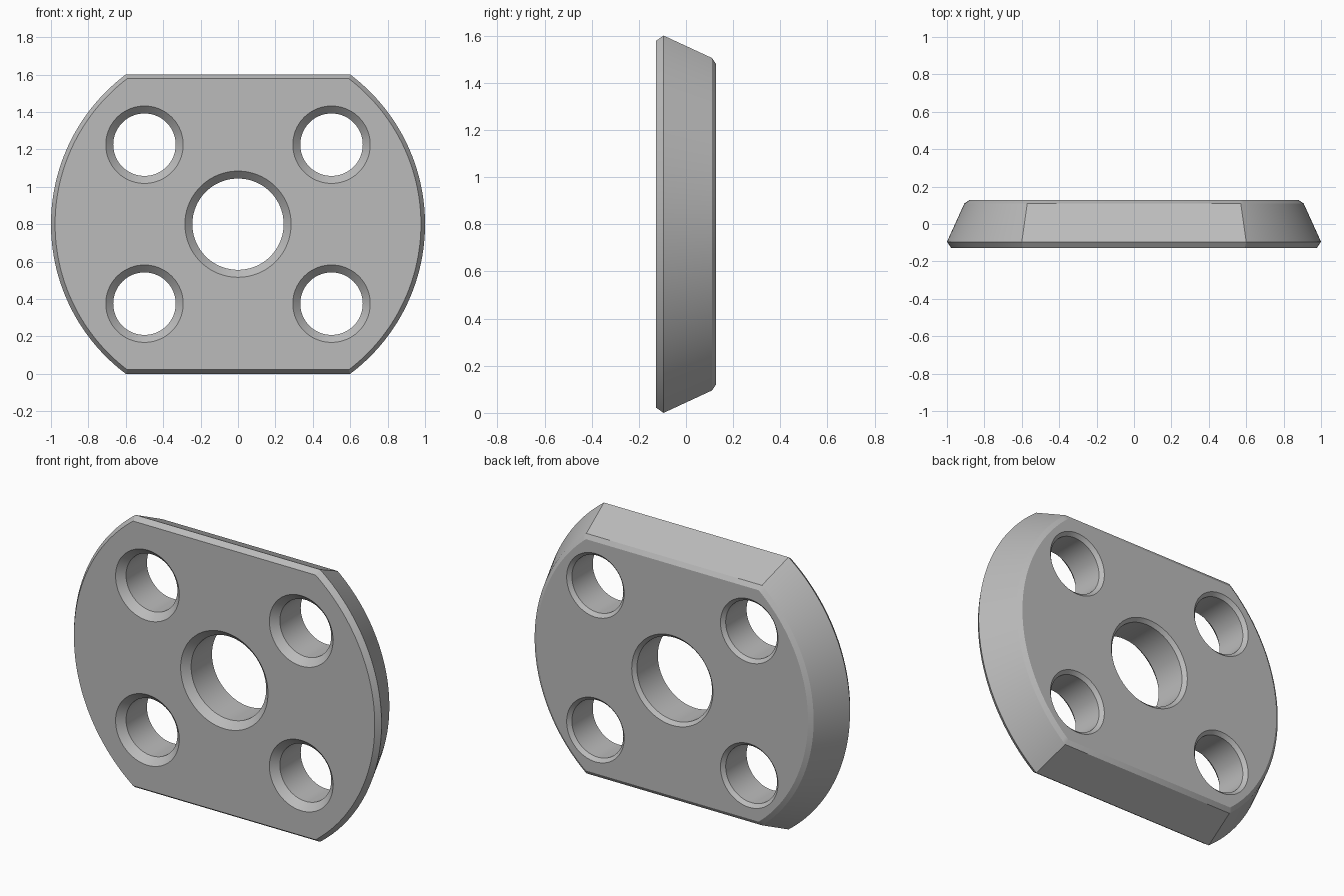
import bpy, bmesh, math

if "Cube" in bpy.data.objects:
    bpy.data.objects.remove(bpy.data.objects["Cube"], do_unlink=True)

CENTRE_Z = 0.8
FRONT, BACK = -0.127, 0.127

grey = bpy.data.materials.new("steel grey")
grey.use_nodes = True
colour = (0.5, 0.5, 0.5, 1)
grey.diffuse_color = colour
grey.node_tree.nodes["Principled BSDF"].inputs["Base Color"].default_value = colour


def loft(name, rings):
    """Closed solid from matching rings of points, capped at both ends."""
    bm = bmesh.new()
    loops = [[bm.verts.new(p) for p in ring] for ring in rings]
    count = len(loops[0])
    for a, b in zip(loops, loops[1:]):
        for i in range(count):
            j = (i + 1) % count
            bm.faces.new((a[i], a[j], b[j], b[i]))
    bm.faces.new(loops[0])
    bm.faces.new(loops[-1])
    bmesh.ops.recalc_face_normals(bm, faces=bm.faces)
    mesh = bpy.data.meshes.new(name)
    bm.to_mesh(mesh)
    bm.free()
    mesh.materials.append(grey)
    obj = bpy.data.objects.new(name, mesh)
    bpy.context.collection.objects.link(obj)
    return obj


def flatted_disc(y, radius, half_height, steps=64):
    """Circle cut flat at top and bottom, at depth y."""
    limit = math.asin(half_height / radius)
    ring = []
    for side in (0, math.pi):
        for i in range(steps + 1):
            a = side - limit + 2 * limit * i / steps
            ring.append((radius * math.cos(a), y, CENTRE_Z + radius * math.sin(a)))
    return ring


def circle(x, y, z, radius, steps=96):
    turn = 2 * math.pi / steps
    return [(x + radius * math.cos(i * turn), y, z + radius * math.sin(i * turn))
            for i in range(steps)]


def drill(target, x, z, radius, front_chamfer=0.04, back_chamfer=0.02):
    """Through hole, chamfered at both mouths."""
    over = 0.02
    profile = [(FRONT - over, radius + front_chamfer + over),
               (FRONT + front_chamfer, radius),
               (BACK - back_chamfer, radius),
               (BACK + over, radius + back_chamfer + over)]
    cutter = loft("hole_cutter", [circle(x, y, z, r) for y, r in profile])
    cutter.hide_render = True
    mod = target.modifiers.new("hole", "BOOLEAN")
    mod.operation = "DIFFERENCE"
    mod.solver = "EXACT"
    mod.object = cutter
    bpy.context.view_layer.objects.active = target
    bpy.ops.object.modifier_apply(modifier=mod.name)
    bpy.data.objects.remove(cutter, do_unlink=True)


# Tapered plate with chamfered front and back rims
plate = loft("flange_plate", [
    flatted_disc(FRONT, 0.978, 0.778),
    flatted_disc(-0.095, 1.0, 0.8),
    flatted_disc(0.11, 0.907, 0.705),
    flatted_disc(BACK, 0.882, 0.68)])

# Centre bore and four bolt holes
drill(plate, 0, CENTRE_Z, 0.244)
for sx in (-1, 1):
    for sz in (-1, 1):
        drill(plate, 0.5 * sx, CENTRE_Z + 0.425 * sz, 0.167)

# Smooth curved walls, sharp chamfer edges
bpy.ops.object.select_all(action="DESELECT")
plate.select_set(True)
bpy.context.view_layer.objects.active = plate
bpy.ops.object.shade_smooth_by_angle(angle=math.radians(30))
